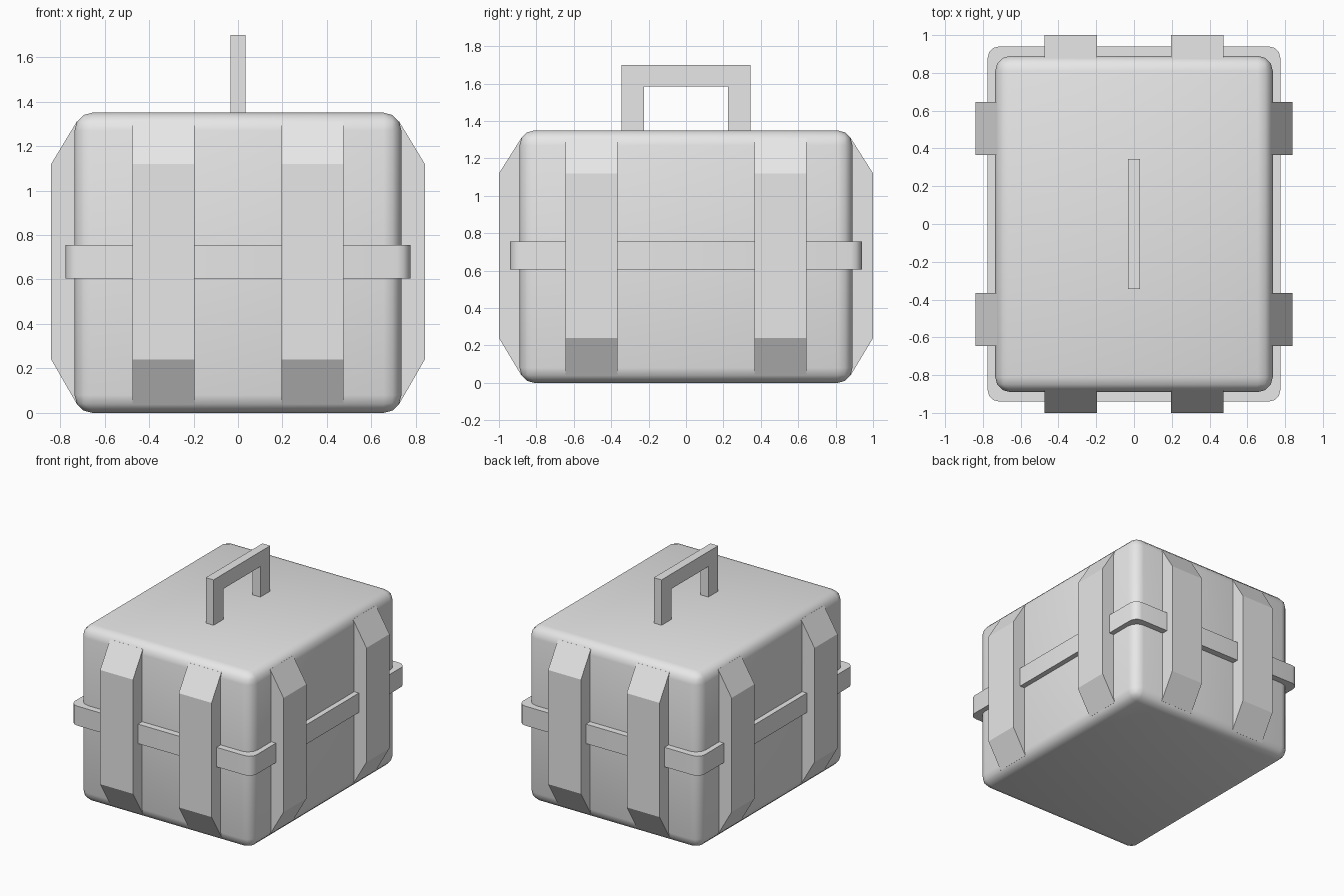
import bpy, bmesh, math
from mathutils import Matrix

cube = bpy.data.objects.get("Cube")
if cube:
    bpy.data.objects.remove(cube, do_unlink=True)

GREY = (0.8, 0.8, 0.8, 1)
grey = bpy.data.materials.new("plain_grey")
grey.use_nodes = True
grey.diffuse_color = GREY
grey.node_tree.nodes["Principled BSDF"].inputs["Base Color"].default_value = GREY


def finish(name, bm):
    """Turn a bmesh into a named, coloured object."""
    bmesh.ops.recalc_face_normals(bm, faces=bm.faces)
    mesh = bpy.data.meshes.new(name)
    bm.to_mesh(mesh)
    bm.free()
    mesh.materials.append(grey)
    obj = bpy.data.objects.new(name, mesh)
    bpy.context.collection.objects.link(obj)
    return obj


def box(size, centre):
    bm = bmesh.new()
    bmesh.ops.create_cube(bm, size=1)
    bmesh.ops.scale(bm, vec=size, verts=bm.verts)
    bmesh.ops.translate(bm, vec=centre, verts=bm.verts)
    return bm


def extruded(profile, width):
    """Extrude a (y, z) profile along x, centred on x = 0."""
    bm = bmesh.new()
    face = bm.faces.new([bm.verts.new((-width / 2, y, z)) for y, z in profile])
    out = bmesh.ops.extrude_face_region(bm, geom=[face])
    verts = [v for v in out["geom"] if isinstance(v, bmesh.types.BMVert)]
    bmesh.ops.translate(bm, vec=(width, 0, 0), verts=verts)
    return bm


def smooth(obj):
    bpy.ops.object.select_all(action="DESELECT")
    obj.select_set(True)
    bpy.context.view_layer.objects.active = obj
    bpy.ops.object.shade_smooth_by_angle(angle=math.radians(40))


# Rounded case body
HX, HY, TOP = 0.735, 0.89, 1.35
bm = box((2 * HX, 2 * HY, TOP), (0, 0, TOP / 2))
bmesh.ops.bevel(bm, geom=bm.edges[:], offset=0.08, segments=3,
                profile=0.5, affect="EDGES")
smooth(finish("case_body", bm))

# Belt around the middle, rounded at its upright corners
bm = box((1.55, 1.88, 0.15), (0, 0, 0.68))
upright = [e for e in bm.edges if abs(e.verts[0].co.z - e.verts[1].co.z) > 0.1]
bmesh.ops.bevel(bm, geom=upright, offset=0.06, segments=3,
                profile=0.5, affect="EDGES")
smooth(finish("belt", bm))


# Upright ribs with sloped ends, two on each wall
def rib(name, wall, out, offset, angle):
    profile = [(-wall + 0.06, 0.04), (-wall + 0.01, 0.04), (-out, 0.24),
               (-out, 1.12), (-wall + 0.01, 1.31), (-wall + 0.06, 1.31)]
    bm = extruded(profile, 0.28)
    bmesh.ops.translate(bm, vec=(offset, 0, 0), verts=bm.verts)
    bmesh.ops.rotate(bm, matrix=Matrix.Rotation(angle, 3, "Z"), verts=bm.verts)
    finish(name, bm)


walls = [("front", HY, 1.0, 0.335, 0), ("left", HX, 0.84, 0.505, 1),
         ("back", HY, 1.0, 0.335, 2), ("right", HX, 0.84, 0.505, 3)]
for side, wall, out, spread, turns in walls:
    for number, sign in enumerate((-1, 1), 1):
        rib(f"{side}_rib_{number}", wall, out, sign * spread, turns * math.pi / 2)

# Carrying handle on the lid
arch = [(-0.345, 1.33), (-0.345, 1.7), (0.345, 1.7), (0.345, 1.33),
        (0.225, 1.33), (0.225, 1.585), (-0.225, 1.585), (-0.225, 1.33)]
finish("handle", extruded(arch, 0.066))
